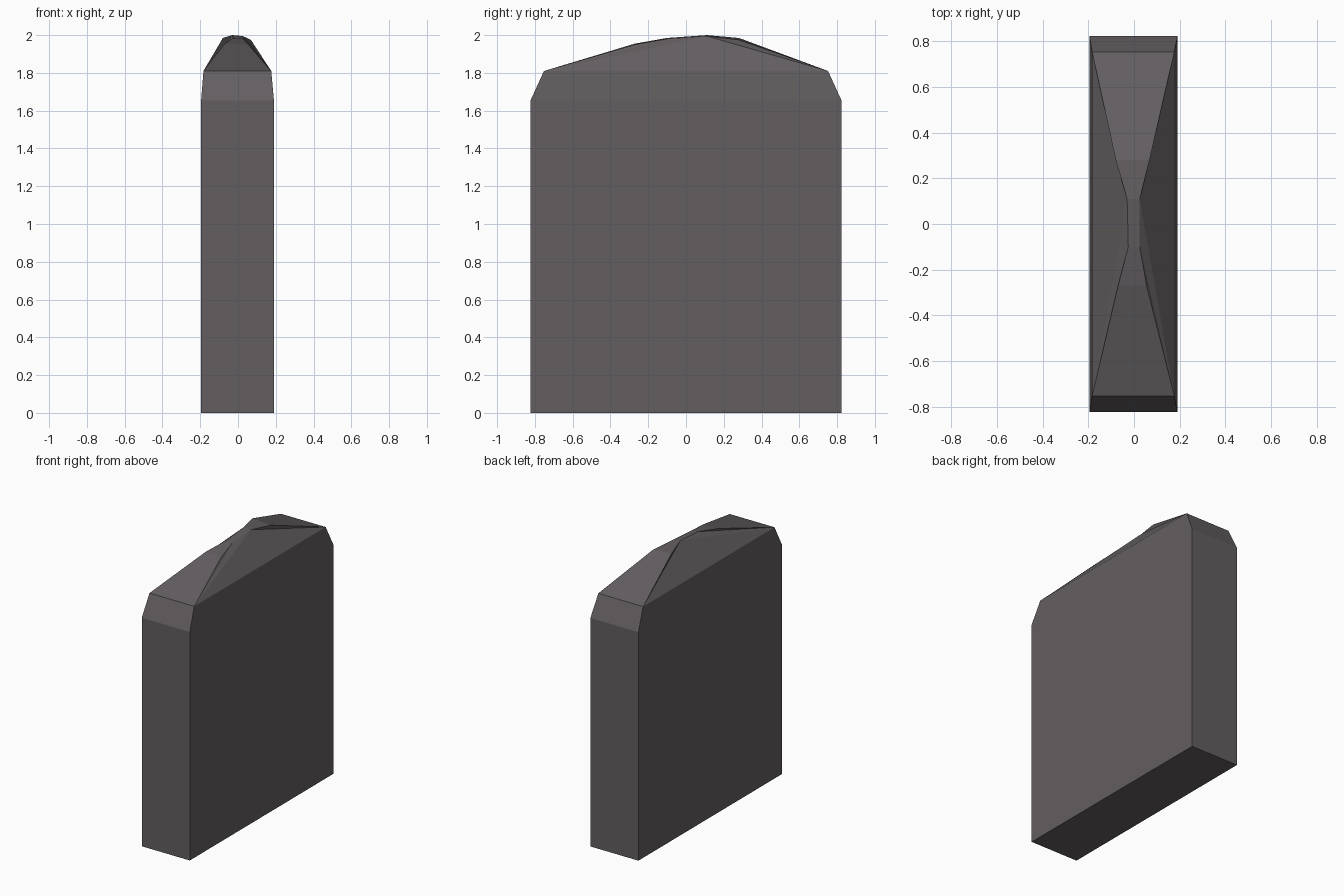
import bpy, bmesh

if "Cube" in bpy.data.objects:
    bpy.data.objects.remove(bpy.data.objects["Cube"])

stone = bpy.data.materials.new("dark grey stone")
stone.diffuse_color = (0.125, 0.113, 0.120, 1)
stone.use_nodes = True
stone.node_tree.nodes["Principled BSDF"].inputs["Base Color"].default_value = stone.diffuse_color

bm = bmesh.new()


def ring(left, right, y, z):
    """Four corners of a horizontal rectangle."""
    return [bm.verts.new(p) for p in
            ((left, -y, z), (right, -y, z), (right, y, z), (left, y, z))]


# Straight slab with a chamfered shoulder
rings = [ring(-0.195, 0.19, 0.823, 0), ring(-0.195, 0.19, 0.823, 1.655),
         ring(-0.183, 0.176, 0.752, 1.81)]
for low, high in zip(rings, rings[1:]):
    for i in range(4):
        j = (i + 1) % 4
        bm.faces.new((low[i], low[j], high[j], high[i]))
bm.faces.new(rings[0][::-1])

# Worn crest: stations along y (y, left x, left z, right x, right z)
crest = [(-0.27, -0.07, 1.955, 0.055, 1.95),
         (-0.10, -0.025, 1.985, 0.025, 1.98),
         (0.11, -0.03, 2.0, 0.025, 1.995),
         (0.28, -0.08, 1.985, 0.068, 1.975)]
sw, se, ne, nw = rings[2]
line_l = [sw] + [bm.verts.new((c[1], c[0], c[2])) for c in crest] + [nw]
line_r = [se] + [bm.verts.new((c[3], c[0], c[4])) for c in crest] + [ne]
for i in range(5):
    bm.faces.new((line_l[i], line_r[i], line_r[i + 1], line_l[i + 1]))

# Sloping flanks fan out from the shoulder edges to the crest
for line in (line_l, line_r):
    a, b = line[0], line[-1]
    for p, q in ((1, 2), (2, 3)):
        bm.faces.new((a, line[p], line[q]))
    bm.faces.new((a, line[3], b))
    bm.faces.new((line[3], line[4], b))

bmesh.ops.recalc_face_normals(bm, faces=bm.faces)
mesh = bpy.data.meshes.new("stone_slab")
bm.to_mesh(mesh)
bm.free()
mesh.materials.append(stone)
slab = bpy.data.objects.new("stone_slab", mesh)
bpy.context.collection.objects.link(slab)
